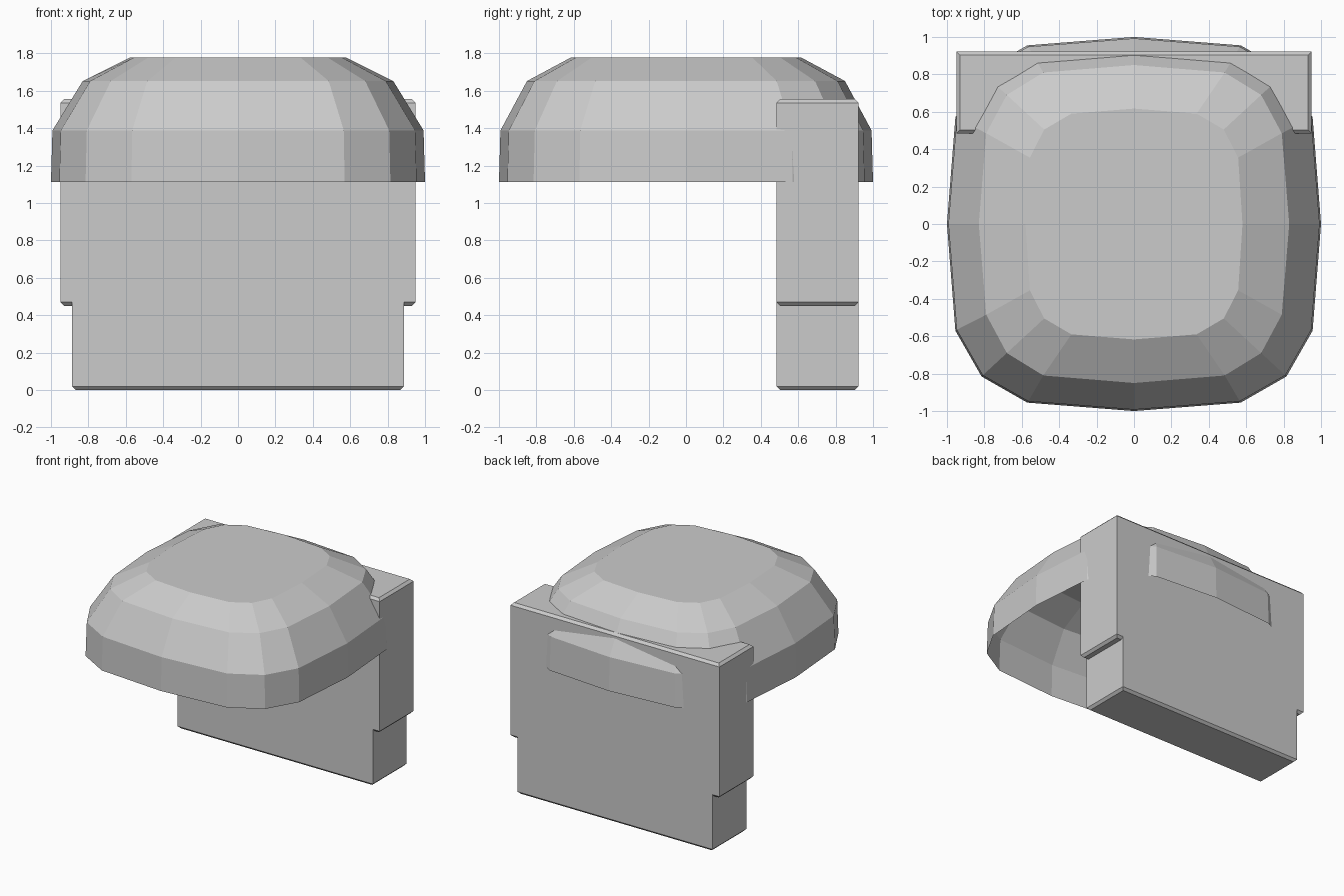
import bpy
import bmesh

if "Cube" in bpy.data.objects:
    bpy.data.objects.remove(bpy.data.objects["Cube"])


def loft(name, rings, cap_bottom=True):
    """Skin a stack of closed rings, capping the top and optionally the bottom."""
    bm = bmesh.new()
    loops = [[bm.verts.new(p) for p in ring] for ring in rings]
    n = len(loops[0])
    for low, high in zip(loops, loops[1:]):
        for i in range(n):
            j = (i + 1) % n
            bm.faces.new((low[i], low[j], high[j], high[i]))
    bm.faces.new(loops[-1])
    if cap_bottom:
        bm.faces.new(loops[0][::-1])
    mesh = bpy.data.meshes.new(name)
    bm.to_mesh(mesh)
    bm.free()
    obj = bpy.data.objects.new(name, mesh)
    bpy.context.collection.objects.link(obj)
    return obj


def chamfered_block(name, half_x, y0, y1, z0, z1, c=0.02):
    """Box with chamfered top and bottom rims and sharp upright corners."""
    rings = []
    for z, d in ((z0, c), (z0 + c, 0), (z1 - c, 0), (z1, c)):
        x = half_x - d
        rings.append([(-x, y0 + d, z), (x, y0 + d, z),
                      (x, y1 - d, z), (-x, y1 - d, z)])
    return loft(name, rings)


def cushion_ring(z, quarter):
    """Mirror a quarter outline (from +x to +y) into a 16-sided rounded square."""
    half = quarter + [(-x, y) for x, y in quarter[-2::-1]]
    full = half + [(x, -y) for x, y in half[-2:0:-1]]
    return [(x, y, z) for x, y in full]


# Domed shell, open underneath
rim = [(1.0, 0), (0.955, 0.57), (0.815, 0.815), (0.57, 0.955), (0, 1.0)]
shoulder = [(x * 0.992, y * 0.992) for x, y in rim]
upper = [(0.83, 0), (0.79, 0.485), (0.68, 0.69), (0.485, 0.81), (0, 0.85)]
crown = [(0.58, 0), (0.557, 0.355), (0.48, 0.505), (0.335, 0.59), (0, 0.617)]
loft("domed_shell",
     [cushion_ring(1.113, rim), cushion_ring(1.388, shoulder),
      cushion_ring(1.652, upper), cushion_ring(1.777, crown)],
     cap_bottom=False)

# Back slab: wide upper block on a slightly narrower lower block
chamfered_block("upper_back_block", 0.95, 0.483, 0.923, 0.45, 1.555)
chamfered_block("lower_back_block", 0.887, 0.483, 0.923, 0.0, 0.6)
